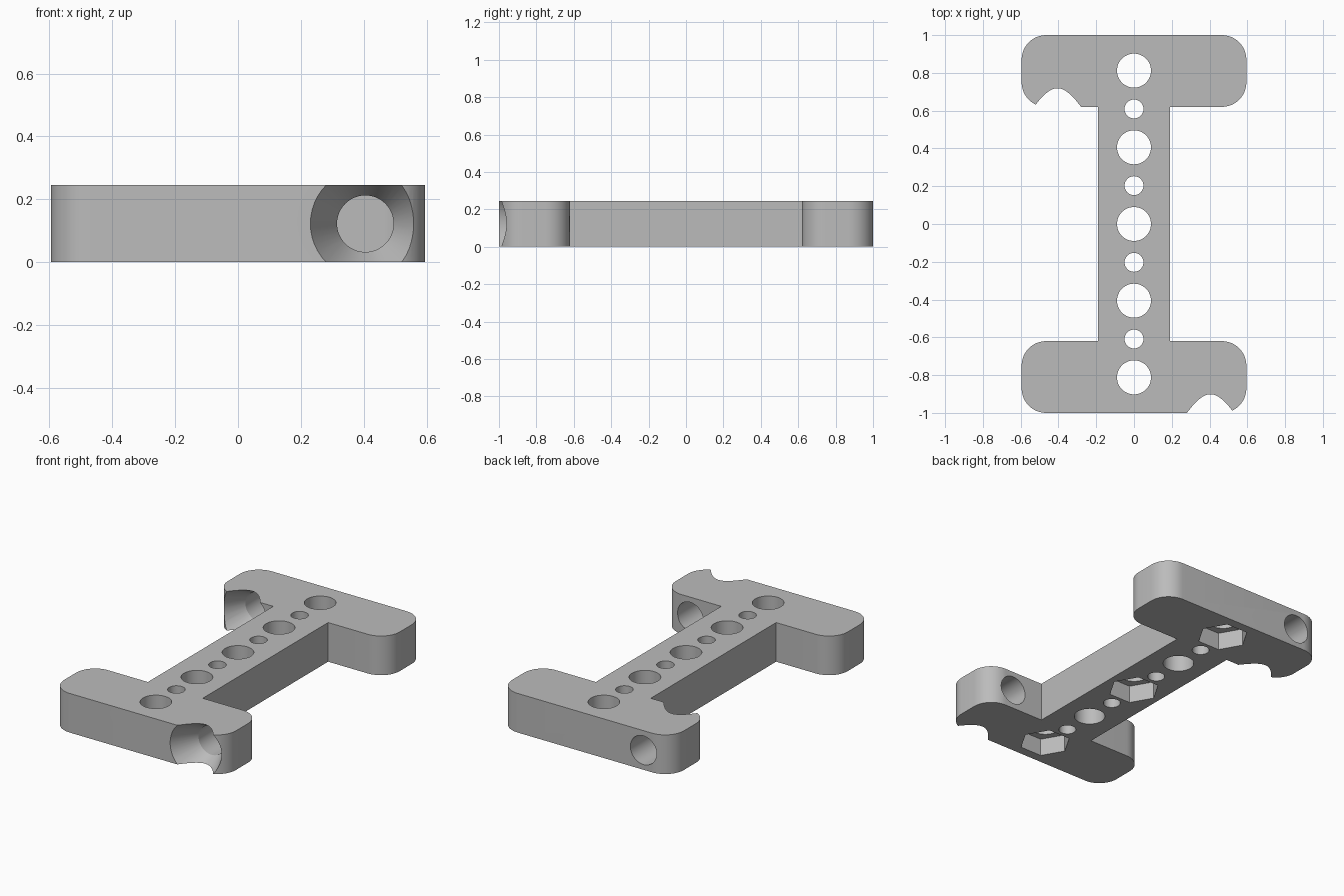
import bpy, bmesh
from math import cos, sin, pi, radians
from mathutils import Matrix, Vector

HEIGHT, HALF_W, WEB, INNER, FILLET = 0.245, 0.595, 0.19, 0.62, 0.13

if "Cube" in bpy.data.objects:
    bpy.data.objects.remove(bpy.data.objects["Cube"], do_unlink=True)

grey = bpy.data.materials.new("plain grey")
grey.use_nodes = True
grey.diffuse_color = (0.5, 0.5, 0.5, 1)
grey.node_tree.nodes["Principled BSDF"].inputs["Base Color"].default_value = (0.5, 0.5, 0.5, 1)


def add_object(name, bm):
    bmesh.ops.recalc_face_normals(bm, faces=bm.faces)
    mesh = bpy.data.meshes.new(name)
    bm.to_mesh(mesh)
    bm.free()
    mesh.materials.append(grey)
    obj = bpy.data.objects.new(name, mesh)
    bpy.context.collection.objects.link(obj)
    return obj


def corner(x, y, start):
    """Quarter-circle points around a fillet centre."""
    steps = 12
    return [(x + FILLET * cos(start + i * pi / 2 / steps),
             y + FILLET * sin(start + i * pi / 2 / steps)) for i in range(steps + 1)]


def lathe(name, rings, matrix, sides=48):
    """Closed solid of (height, radius) rings along local z."""
    bm = bmesh.new()
    loops = [[bm.verts.new((r * cos(2 * pi * i / sides), r * sin(2 * pi * i / sides), z))
              for i in range(sides)] for z, r in rings]
    for low, high in zip(loops, loops[1:]):
        for i in range(sides):
            j = (i + 1) % sides
            bm.faces.new((low[i], low[j], high[j], high[i]))
    bm.faces.new(loops[0])
    bm.faces.new(loops[-1])
    bm.transform(matrix)
    return add_object(name, bm)


def cut(body, cutter):
    cutter.hide_render = True
    mod = body.modifiers.new(cutter.name, "BOOLEAN")
    mod.operation, mod.solver, mod.object = "DIFFERENCE", "EXACT", cutter
    bpy.context.view_layer.objects.active = body
    bpy.ops.object.modifier_apply(modifier=mod.name)
    bpy.data.objects.remove(cutter, do_unlink=True)


# I-shaped body with rounded flange corners; half outline turned half a circle
cx = HALF_W - FILLET
half = [(WEB, -INNER), (WEB, INNER)]
half += corner(cx, INNER + FILLET, -pi / 2) + corner(cx, 1 - FILLET, 0)
half += corner(-cx, 1 - FILLET, pi / 2) + corner(-cx, INNER + FILLET, pi)
outline = half + [(-WEB, INNER), (-WEB, -INNER)]
outline += [(-x, -y) for x, y in half[2:]]
bm = bmesh.new()
base = bm.faces.new([bm.verts.new((x, y, 0)) for x, y in outline])
top = bmesh.ops.extrude_face_region(bm, geom=[base])["geom"]
bmesh.ops.translate(bm, vec=(0, 0, HEIGHT),
                    verts=[v for v in top if isinstance(v, bmesh.types.BMVert)])
body = add_object("bracket_body", bm)

# row of alternating large and small holes through the web
for i in range(-4, 5):
    radius = 0.05 if i % 2 else 0.09
    place = Matrix.Translation((0, i * 0.203, 0))
    cut(body, lathe("web_hole", [(-0.1, radius), (0.4, radius)], place))

# hexagonal nut pockets underneath
for y in (-0.812, 0, 0.812):
    cut(body, lathe("nut_pocket", [(-0.1, 0.15), (0.11, 0.15)],
                    Matrix.Translation((0, y, 0)), sides=6))

# countersunk cross bores, both entered from the -y side of their flange
for x, face_y in ((0.405, -1), (-0.405, INNER)):
    place = Matrix.Translation((x, face_y, HEIGHT / 2)) @ Matrix.Rotation(-pi / 2, 4, "X")
    cut(body, lathe("countersunk_bore",
                    [(-0.02, 0.1855), (0.16, 0.09), (0.45, 0.09)], place))

# smooth curved walls, keep the edges sharp
bpy.ops.object.select_all(action="DESELECT")
body.select_set(True)
bpy.context.view_layer.objects.active = body
bpy.ops.object.shade_smooth_by_angle(angle=radians(25))
